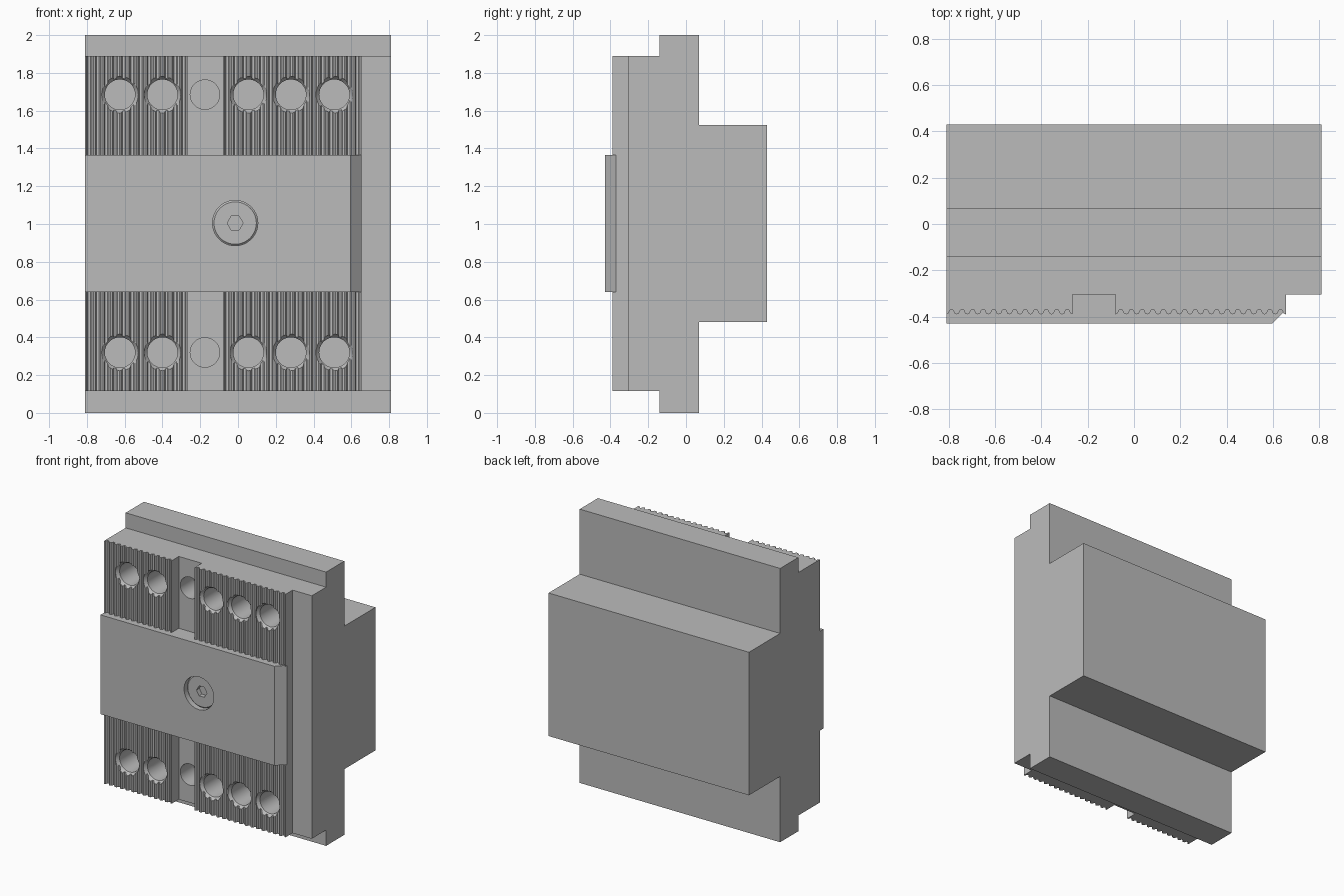
import bpy, bmesh, math
from mathutils import Matrix, Vector

cube = bpy.data.objects.get("Cube")
if cube:
    bpy.data.objects.remove(cube, do_unlink=True)

grey = bpy.data.materials.new("light grey plastic")
grey.use_nodes = True
colour = (0.5, 0.5, 0.5, 1)
grey.diffuse_color = colour
grey.node_tree.nodes["Principled BSDF"].inputs["Base Color"].default_value = colour


def finish(name, bm):
    bmesh.ops.recalc_face_normals(bm, faces=bm.faces[:])
    mesh = bpy.data.meshes.new(name)
    bm.to_mesh(mesh)
    bm.free()
    mesh.materials.append(grey)
    obj = bpy.data.objects.new(name, mesh)
    bpy.context.collection.objects.link(obj)
    return obj


def extrude(name, points, direction):
    """Closed outline swept along a direction."""
    bm = bmesh.new()
    face = bm.faces.new([bm.verts.new(p) for p in points])
    new = bmesh.ops.extrude_face_region(bm, geom=[face])["geom"]
    verts = [v for v in new if isinstance(v, bmesh.types.BMVert)]
    bmesh.ops.translate(bm, verts=verts, vec=Vector(direction))
    return finish(name, bm)


def lathe_y(name, x, z, profile, sides=40):
    """Closed round solid along y from (radius, y) rings."""
    bm = bmesh.new()
    rings = []
    for r, y in profile:
        angles = [math.tau * i / sides for i in range(sides)]
        rings.append([bm.verts.new((x + r * math.cos(a), y, z + r * math.sin(a))) for a in angles])
    for a, b in zip(rings, rings[1:]):
        for i in range(sides):
            j = (i + 1) % sides
            bm.faces.new((a[i], a[j], b[j], b[i]))
    bm.faces.new(rings[0])
    bm.faces.new(rings[-1])
    return finish(name, bm)


def cut(obj, cutters):
    for c in cutters:
        mod = obj.modifiers.new("cut", "BOOLEAN")
        mod.operation, mod.solver, mod.object = "DIFFERENCE", "EXACT", c
    graph = bpy.context.evaluated_depsgraph_get()
    mesh = bpy.data.meshes.new_from_object(obj.evaluated_get(graph))
    obj.modifiers.clear()
    obj.data = mesh


def smooth(obj):
    bpy.ops.object.select_all(action="DESELECT")
    obj.select_set(True)
    bpy.context.view_layer.objects.active = obj
    bpy.ops.object.shade_smooth_by_angle(angle=math.radians(20))


HALF, STEP, RIB, COVER = 0.81, -0.305, -0.39, -0.43
LOW, HIGH = 0.115, 1.89
CENTRE = (-0.015, 1.005)

# Housing: stepped side profile swept across the full width
side = [(STEP, LOW), (-0.14, LOW), (-0.14, 0), (0.07, 0), (0.07, 0.48), (0.43, 0.48),
        (0.43, 1.525), (0.07, 1.525), (0.07, 2), (-0.14, 2), (-0.14, HIGH), (STEP, HIGH)]
housing = extrude("housing", [(-HALF, y, z) for y, z in side], (2 * HALF, 0, 0))

# Ribbed terminal panels above and below the cover
rib_wave = [(0, 0), (0.2, 0.004), (0.36, 0.02), (0.64, 0.02), (0.8, 0.004)]
panels = []
for x0, x1, count, place in ((-HALF, -0.265, 12, "right"), (-0.08, 0.655, 16, "left")):
    pitch = (x1 - x0) / count
    outline = [(x0 + (i + t) * pitch, RIB + d) for i in range(count) for t, d in rib_wave]
    outline += [(x1, RIB), (x1, STEP), (x0, STEP)]
    for z0, z1, level in ((LOW, 0.64, "lower"), (1.365, HIGH, "upper")):
        panels.append(extrude(f"{level}_{place}_ribbed_panel",
                              [(x, y, z0) for x, y in outline], (0, 0, z1 - z0)))

# Raised centre cover with one chamfered edge
plan = [(-HALF, STEP), (-HALF, COVER), (0.595, COVER), (0.655, -0.37), (0.655, STEP)]
cover = extrude("centre_cover", [(x, y, 0.64) for x, y in plan], (0, 0, 0.725))

# Terminal holes: countersunk in the ribs, plain in the channel
cutters = []
for z in (0.32, 1.685):
    for x in (-0.625, -0.4, 0.055, 0.28, 0.51):
        cutters.append(lathe_y("hole_cutter", x, z, [(0.097, -0.45), (0.097, -0.382),
                                                     (0.08, -0.36), (0.08, -0.15)]))
    cutters.append(lathe_y("hole_cutter", -0.175, z, [(0.078, -0.45), (0.078, -0.15)]))
for obj in [housing] + panels:
    cut(obj, cutters)

# Screw well in the cover, and the screw with its hexagonal socket
well = lathe_y("well_cutter", *CENTRE, [(0.12, -0.5), (0.12, -0.36)])
cut(cover, [well])
screw = lathe_y("cover_screw", *CENTRE, [(0.12, -0.35), (0.12, -0.39), (0.112, -0.398)])
socket = lathe_y("socket_cutter", *CENTRE, [(0.042, -0.45), (0.042, -0.365)], sides=6)
cut(screw, [socket])

for helper in cutters + [well, socket]:
    bpy.data.objects.remove(helper, do_unlink=True)
for obj in [housing, cover, screw] + panels:
    smooth(obj)
